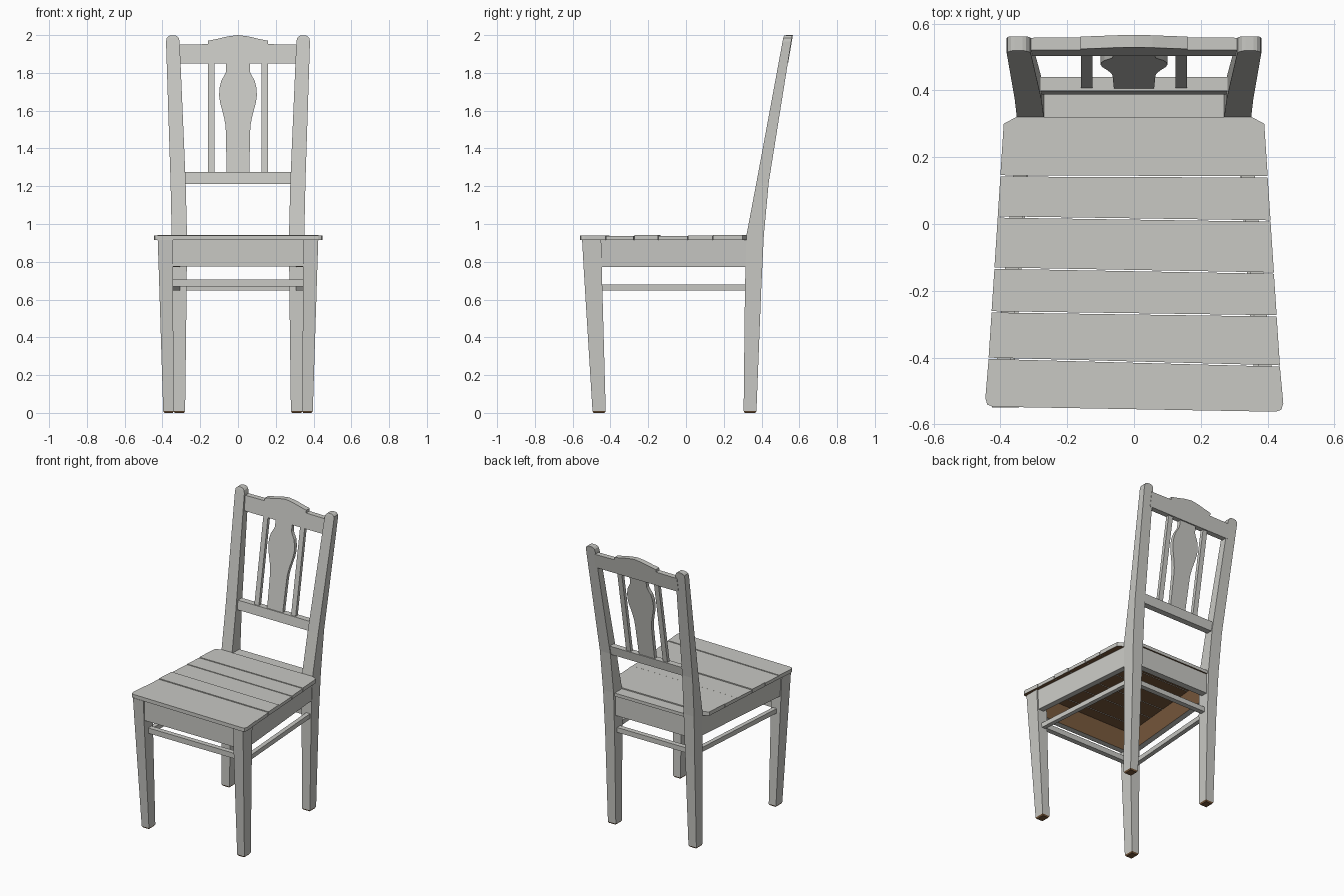
import bpy, bmesh
from mathutils import Vector

if "Cube" in bpy.data.objects:
    bpy.data.objects.remove(bpy.data.objects["Cube"])


def material(name, rgb):
    m = bpy.data.materials.new(name)
    m.diffuse_color = (*rgb, 1)
    m.use_nodes = True
    m.node_tree.nodes["Principled BSDF"].inputs["Base Color"].default_value = m.diffuse_color
    return m


PAINT = material("grey paint", (0.58, 0.58, 0.55))
WOOD = material("bare brown wood", (0.19, 0.10, 0.045))


def finish(name, bm, is_wood=None):
    """Turn a bmesh into an object; is_wood(center, normal) picks bare faces."""
    bmesh.ops.recalc_face_normals(bm, faces=bm.faces)
    bm.normal_update()
    if is_wood:
        for f in bm.faces:
            f.material_index = int(is_wood(f.calc_center_median(), f.normal))
    me = bpy.data.meshes.new(name)
    bm.to_mesh(me)
    bm.free()
    me.materials.append(PAINT)
    me.materials.append(WOOD)
    ob = bpy.data.objects.new(name, me)
    bpy.context.collection.objects.link(ob)
    return ob


def skin(name, rings, is_wood=None):
    """Skin a stack of equal-length point rings and cap the ends."""
    bm = bmesh.new()
    vs = [[bm.verts.new(p) for p in r] for r in rings]
    n = len(vs[0])
    for a, b in zip(vs, vs[1:]):
        for i in range(n):
            j = (i + 1) % n
            bm.faces.new((a[i], a[j], b[j], b[i]))
    bm.faces.new(vs[0])
    bm.faces.new(vs[-1])
    return finish(name, bm, is_wood)


def post(name, levels, is_wood=None, s=1):
    """Upright from (z, x0, x1, y0, y1) sections, s mirrors in x."""
    return skin(name, [[(s * x0, y0, z), (s * x1, y0, z), (s * x1, y1, z), (s * x0, y1, z)]
                       for z, x0, x1, y0, y1 in levels], is_wood)


def slab(name, plan, z0, z1, is_wood=None):
    return skin(name, [[(x, y, z) for x, y in plan] for z in (z0, z1)], is_wood)


def lean(z):
    """Middle of the leaning backrest in y."""
    return 0.41 + (z - 1.22) * 0.172


def foot(c, n):
    return c.z < 0.01


def underside(c, n):
    return n.z < -0.9


def inner(c, n):
    return abs(n.z) < 0.5 and n.dot(Vector((-c.x, -0.1 - c.y, 0))) > 0.05


for s, side in ((-1, "left"), (1, "right")):
    # legs, the rear ones run up into the back posts
    post("front_leg_" + side, [
        (0, 0.345, 0.39, -0.489, -0.431), (0.01, 0.34, 0.396, -0.495, -0.425),
        (0.77, 0.345, 0.42, -0.542, -0.446), (0.916, 0.345, 0.425, -0.55, -0.449)], foot, s)
    post("back_post_" + side, [
        (0, 0.286, 0.335, 0.311, 0.367), (0.01, 0.28, 0.341, 0.305, 0.373),
        (0.65, 0.272, 0.345, 0.312, 0.398), (0.94, 0.27, 0.351, 0.32, 0.412),
        (1.22, 0.277, 0.357, 0.373, 0.438), (1.965, 0.309, 0.381, 0.511, 0.557),
        (1.985, 0.314, 0.378, 0.515, 0.560), (1.995, 0.324, 0.368, 0.518, 0.562),
        (1.998, 0.334, 0.358, 0.520, 0.562)], foot, s)
    # side apron and stretcher
    slab("side_apron_" + side, [(s * 0.415, -0.46), (s * 0.345, 0.33), (s * 0.305, 0.33),
                                (s * 0.375, -0.46)], 0.772, 0.916, inner)
    slab("side_stretcher_" + side, [(s * 0.39, -0.46), (s * 0.335, 0.33), (s * 0.305, 0.33),
                                    (s * 0.36, -0.46)], 0.648, 0.68)
    # thin back slats
    post("back_slat_" + side, [(z, 0.124, 0.159, lean(z) - 0.012, lean(z) + 0.012)
                               for z in (1.26, 1.86)], None, s)

# front and back aprons and stretchers
slab("front_apron", [(-0.36, -0.535), (0.36, -0.535), (0.36, -0.495), (-0.36, -0.495)],
     0.774, 0.916, inner)
slab("back_apron", [(-0.29, 0.345), (0.29, 0.345), (0.29, 0.39), (-0.29, 0.39)],
     0.774, 0.916, inner)
slab("front_stretcher", [(-0.36, -0.495), (0.36, -0.495), (0.36, -0.46), (-0.36, -0.46)],
     0.67, 0.707)
slab("back_stretcher", [(-0.29, 0.335), (0.29, 0.335), (0.29, 0.37), (-0.29, 0.37)],
     0.648, 0.682)


# seat planks, with slightly skewed joints
def half_width(y):
    return 0.39 + (0.30 - y) * 0.0645


joints = [(-0.547, -0.562), (-0.402, -0.425), (-0.263, -0.275), (-0.132, -0.147),
          (0.021, 0.009), (0.144, 0.141), (0.32, 0.32)]
tops = [0.940, 0.937, 0.941, 0.936, 0.938, 0.941]
for i, ((l0, r0), (l1, r1)) in enumerate(zip(joints, joints[1:])):
    g = 0.002
    left0, right0 = (-half_width(l0), l0 + g), (half_width(r0), r0 + g)
    left1, right1 = (-half_width(l1), l1 - g), (half_width(r1), r1 - g)
    if i == 0:      # rounded front corners
        plan = [(-0.445, l0 + 0.025), (-0.439, l0 + 0.006), (-0.422, l0),
                (0.424, r0), (0.441, r0 + 0.006), (0.447, r0 + 0.025), right1, left1]
    elif i == 5:    # clipped rear corners
        plan = [left0, right0, (0.39, 0.30), (0.353, 0.32), (-0.353, 0.32), (-0.39, 0.30)]
    else:
        plan = [left0, right0, right1, left1]
    slab("seat_plank_%d" % (i + 1), plan, 0.914, tops[i], underside)
slab("seat_rear_strip", [(-0.28, 0.321), (0.28, 0.321), (0.28, 0.40), (-0.28, 0.40)],
     0.912, 0.934, underside)

# lower back rail
post("lower_back_rail", [(z, -0.29, 0.29, lean(z) - 0.021, lean(z) + 0.021) for z in (1.212, 1.274)])

# vase-shaped centre splat
splat = [(1.26, 0.06), (1.48, 0.064), (1.52, 0.066), (1.56, 0.073), (1.60, 0.083),
         (1.64, 0.094), (1.68, 0.1), (1.72, 0.098), (1.76, 0.088), (1.785, 0.073),
         (1.805, 0.064), (1.86, 0.063)]
post("centre_splat", [(z, -w, w, lean(z) - 0.013, lean(z) + 0.013) for z, w in splat])

# crested top rail
half = [(0.32, 1.85), (0.32, 1.95), (0.16, 1.952), (0.16, 1.97), (0.11, 1.98), (0.055, 1.993)]
outline = half + [(0, 2.0)] + [(-x, z) for x, z in reversed(half)]
skin("top_rail", [[(x, lean(z) + d, z) for x, z in outline] for d in (-0.015, 0.022)])
